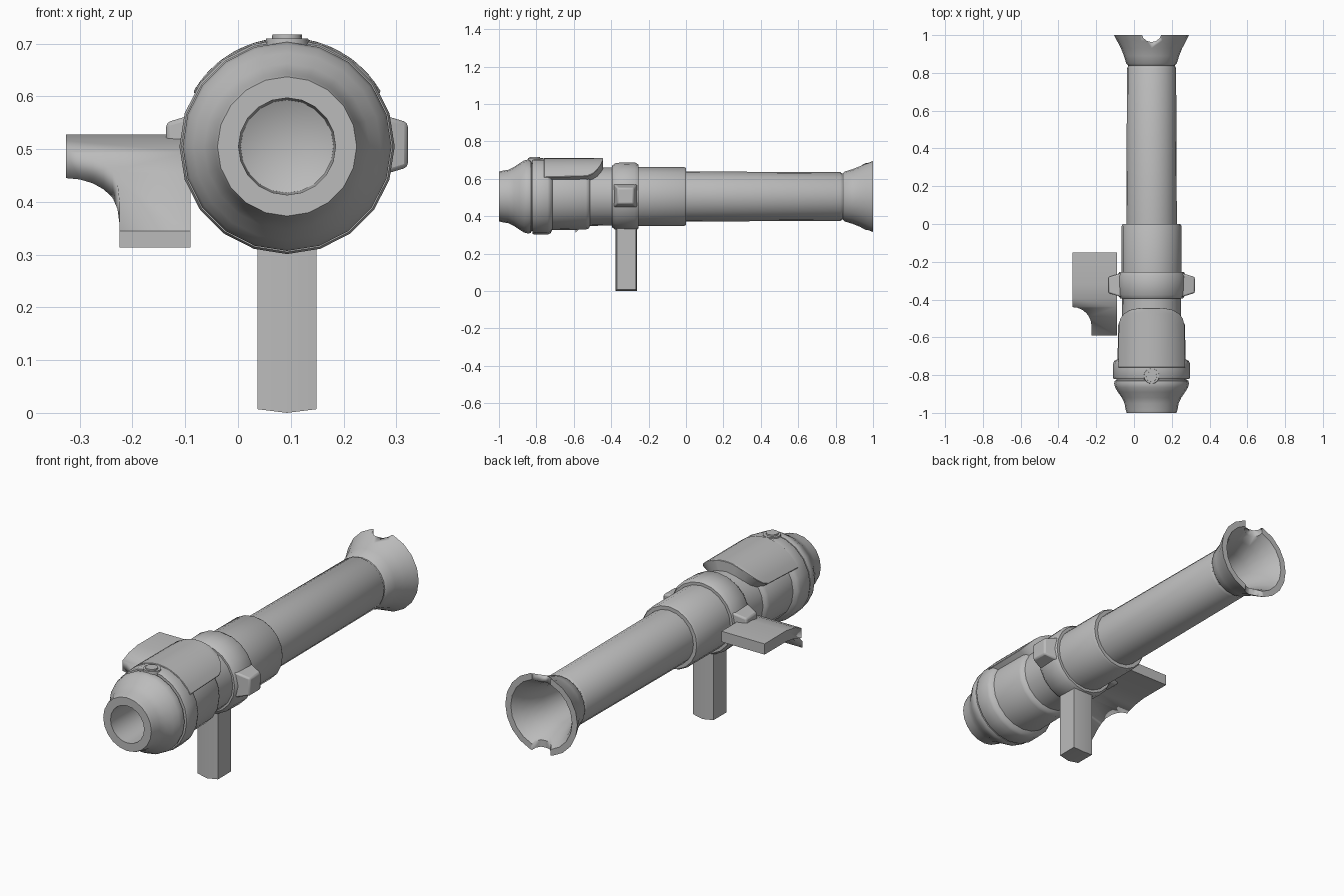
import bpy, bmesh
from math import sin, cos, pi, radians
from mathutils import Matrix, Vector

if "Cube" in bpy.data.objects:
    bpy.data.objects.remove(bpy.data.objects["Cube"], do_unlink=True)

AX, AZ = 0.093, 0.505   # barrel axis
SIDES = 20

grey = bpy.data.materials.new("plain_grey")
grey.use_nodes = True
grey.diffuse_color = (0.5, 0.5, 0.5, 1)
grey.node_tree.nodes["Principled BSDF"].inputs["Base Color"].default_value = (0.5, 0.5, 0.5, 1)


def finish(name, bm, angle=35):
    bmesh.ops.remove_doubles(bm, verts=bm.verts, dist=0.0001)
    bmesh.ops.recalc_face_normals(bm, faces=bm.faces)
    mesh = bpy.data.meshes.new(name)
    bm.to_mesh(mesh)
    bm.free()
    mesh.materials.append(grey)
    ob = bpy.data.objects.new(name, mesh)
    bpy.context.collection.objects.link(ob)
    select(ob)
    bpy.ops.object.shade_smooth_by_angle(angle=radians(angle))
    return ob


def select(ob):
    bpy.ops.object.select_all(action='DESELECT')
    ob.select_set(True)
    bpy.context.view_layer.objects.active = ob


def lathe(name, profile):
    """Revolve (y, radius) points about the barrel axis."""
    bm = bmesh.new()
    verts = [bm.verts.new((AX, y, AZ + r)) for y, r in profile]
    edges = [bm.edges.new(pair) for pair in zip(verts, verts[1:])]
    bmesh.ops.spin(bm, geom=verts + edges, cent=(AX, 0, AZ), axis=(0, 1, 0),
                   angle=2 * pi, steps=SIDES)
    return finish(name, bm)


def prism(name, points, depth):
    """Extrude a closed polygon along a vector."""
    bm = bmesh.new()
    face = bm.faces.new([bm.verts.new(p) for p in points])
    out = bmesh.ops.extrude_face_region(bm, geom=[face])
    moved = [v for v in out["geom"] if isinstance(v, bmesh.types.BMVert)]
    bmesh.ops.translate(bm, verts=moved, vec=depth)
    return finish(name, bm)


def cut(ob, cutter):
    mod = ob.modifiers.new("cut", 'BOOLEAN')
    mod.operation, mod.solver, mod.object = 'DIFFERENCE', 'EXACT', cutter
    cutter.hide_render = True
    select(ob)
    bpy.ops.object.modifier_apply(modifier=mod.name)
    bpy.data.objects.remove(cutter, do_unlink=True)


def cone(name, matrix, r1, r2, depth, segments):
    bm = bmesh.new()
    bmesh.ops.create_cone(bm, cap_ends=True, segments=segments, radius1=r1,
                          radius2=r2, depth=depth, matrix=matrix)
    return finish(name, bm)


# Barrel parts
lathe("muzzle", [(-0.76, 0), (-0.8, 0.088), (-1, 0.092), (-1, 0.132), (-0.985, 0.137),
                 (-0.95, 0.143), (-0.92, 0.157), (-0.89, 0.178), (-0.865, 0.193),
                 (-0.845, 0.198), (-0.83, 0.195), (-0.825, 0.185), (-0.8, 0.185)])
lathe("front_housing", [(-0.82, 0.15), (-0.82, 0.2), (-0.812, 0.204), (-0.74, 0.204),
                        (-0.725, 0.197), (-0.715, 0.18), (-0.535, 0.177),
                        (-0.52, 0.17), (-0.512, 0.157), (-0.38, 0.155)])
lathe("clamp_ring", [(-0.395, 0.15), (-0.395, 0.165), (-0.375, 0.18), (-0.275, 0.183),
                     (-0.255, 0.172), (-0.255, 0.15)])
lathe("middle_sleeve", [(-0.27, 0.158), (-0.01, 0.158), (0, 0.152), (0, 0.12)])
lathe("rear_tube", [(-0.02, 0.134), (0.825, 0.13), (0.835, 0.124), (0.835, 0.11)])
flare = lathe("rear_flare", [(0.7, 0), (0.7, 0.09), (0.84, 0.1), (0.92, 0.125),
                             (0.97, 0.148), (1, 0.168), (1, 0.198), (0.97, 0.183),
                             (0.93, 0.162), (0.89, 0.146), (0.85, 0.134),
                             (0.84, 0.124), (0.8, 0.122), (0.69, 0.122), (0.69, 0)])
cut(flare, cone("notch_cutter", Matrix.Translation((AX, 1.018, AZ)), 0.055, 0.055, 1, 14))

# Upper cover: an arched plate that narrows toward the rear
bm = bmesh.new()
rows = []
for y, half in [(-0.76, 60), (-0.53, 58), (-0.5, 54), (-0.475, 46), (-0.455, 34), (-0.445, 18)]:
    angles = [radians(half * (i / 6 - 1)) for i in range(13)]
    loop = [(a, 0.206) for a in angles] + [(a, 0.15) for a in reversed(angles)]
    rows.append([bm.verts.new((AX + r * sin(a), y, AZ + r * cos(a))) for a, r in loop])
for a, b in zip(rows, rows[1:]):
    for i in range(len(a)):
        j = (i + 1) % len(a)
        bm.faces.new((a[i], a[j], b[j], b[i]))
for row in (rows[0], rows[-1]):
    for i in range(12):
        bm.faces.new((row[i], row[i + 1], row[-2 - i], row[-1 - i]))
cover = finish("upper_cover", bm)
bevel = cover.modifiers.new("soft_edge", 'BEVEL')
bevel.width, bevel.segments, bevel.limit_method = 0.006, 1, 'ANGLE'
bevel.angle_limit = radians(50)

# Button on top, with its seat
cone("button_seat", Matrix.Translation((AX, -0.805, 0.695)), 0.043, 0.04, 0.03, 16)
cone("button", Matrix.Translation((AX, -0.808, 0.697)), 0.03, 0.028, 0.04, 16)

# Tapered side knobs on the clamp
for side, name in ((1, "left_knob"), (-1, "right_knob")):
    turn = Matrix.Rotation(side * pi / 2, 4, 'Y') @ Matrix.Rotation(pi / 4, 4, 'Z')
    place = Matrix.Translation((AX + side * 0.19, -0.323, AZ + 0.003)) @ turn
    knob = cone(name, place, 0.093, 0.06, 0.078, 4)
    soft = knob.modifiers.new("soft_edge", 'BEVEL')
    soft.width, soft.segments = 0.008, 2

# Grip with a shallow ridge front and back and a ridged foot
bm = bmesh.new()
levels = []
for top in (False, True):
    ring = [(-0.056, -0.37), (0, -0.376), (0.056, -0.37), (0.056, -0.268), (0, -0.262), (-0.056, -0.268)]
    levels.append([bm.verts.new((AX + x, y, 0.36 if top else (0.007 if x else 0)))
                   for x, y in ring])
low, high = levels
for i in range(6):
    j = (i + 1) % 6
    bm.faces.new((low[i], low[j], high[j], high[i]))
bm.faces.new(high)
bm.faces.new((low[0], low[1], low[4], low[5]))
bm.faces.new((low[1], low[2], low[3], low[4]))
finish("grip", bm)

# Shoulder rest: a curved plate with a rounded corner cut away
upper = [(-0.15, 0.527), (-0.32, 0.528), (-0.39, 0.516), (-0.44, 0.495), (-0.495, 0.455), (-0.59, 0.345)]
lower = [(-0.59, 0.313), (-0.495, 0.405), (-0.44, 0.445), (-0.39, 0.463), (-0.32, 0.474), (-0.15, 0.474)]
rest = prism("shoulder_rest", [(-0.326, y, z) for y, z in upper + lower], (0.236, 0, 0))
arc = [(-0.326 + 0.101 * sin(t), -0.54 + 0.1 * cos(t)) for t in (i * pi / 12 for i in range(7))]
outline = [(-0.4, -0.44)] + arc + [(-0.225, -0.7), (-0.4, -0.7)]
cut(rest, prism("rest_cutter", [(x, y, 0.2) for x, y in outline], (0, 0, 0.5)))
